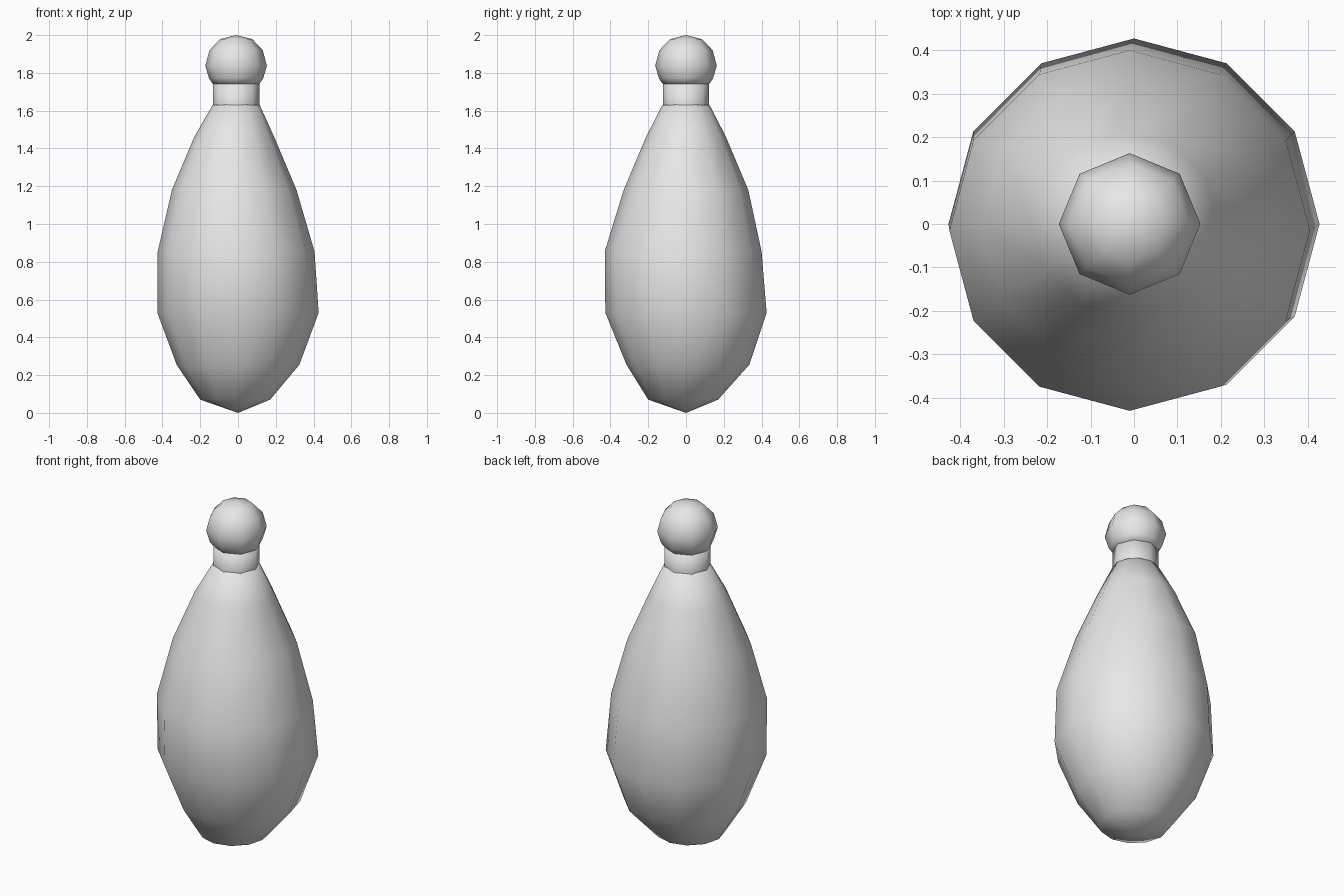
import bpy, bmesh
from math import cos, sin, tau

cube = bpy.data.objects.get("Cube")
if cube:
    bpy.data.objects.remove(cube, do_unlink=True)

GREY = (0.8, 0.8, 0.8, 1.0)
mat = bpy.data.materials.new("light grey")
mat.use_nodes = True
mat.diffuse_color = GREY
mat.node_tree.nodes["Principled BSDF"].inputs["Base Color"].default_value = GREY


def lathe(name, rings, sides, bottom, top):
    """Smooth round part from rings of (z, radius, centre x, centre y), ends closed to points."""
    bm = bmesh.new()
    loops = [[bm.verts.new((cx + r * cos(tau * i / sides), cy + r * sin(tau * i / sides), z))
              for i in range(sides)] for z, r, cx, cy in rings]
    low, high = bm.verts.new(bottom), bm.verts.new(top)
    for i in range(sides):
        j = (i + 1) % sides
        for a, b in zip(loops, loops[1:]):
            bm.faces.new((a[i], a[j], b[j], b[i]))
        bm.faces.new((low, loops[0][j], loops[0][i]))
        bm.faces.new((high, loops[-1][i], loops[-1][j]))
    for f in bm.faces:
        f.smooth = True
    mesh = bpy.data.meshes.new(name)
    bm.to_mesh(mesh)
    bm.free()
    mesh.materials.append(mat)
    obj = bpy.data.objects.new(name, mesh)
    bpy.context.collection.objects.link(obj)
    return obj


# Slightly lopsided pear-shaped body
lathe("body", [
    (0.07, 0.185, -0.015, -0.015),
    (0.255, 0.325, 0.0, 0.01),
    (0.53, 0.427, 0.0, 0.0),
    (0.855, 0.415, -0.01, -0.015),
    (1.18, 0.33, -0.02, 0.0),
    (1.46, 0.212, -0.02, 0.0),
    (1.63, 0.125, -0.01, 0.0),
], 12, (0, 0, 0), (-0.01, 0, 1.65))

# Straight neck
neck_rings = [(z, 0.123, -0.01, 0) for z in (1.5, 1.76)]
lathe("neck", neck_rings, 8, (-0.01, 0, 1.5), (-0.01, 0, 1.76))

# Ball on top, flat underneath
ball = [(1.74, 0.122), (1.77, 0.143), (1.838, 0.163), (1.92, 0.141), (1.979, 0.085)]
lathe("ball_top", [(z, r, -0.01, 0) for z, r in ball], 8, (-0.01, 0, 1.74), (-0.01, 0, 2.0))
